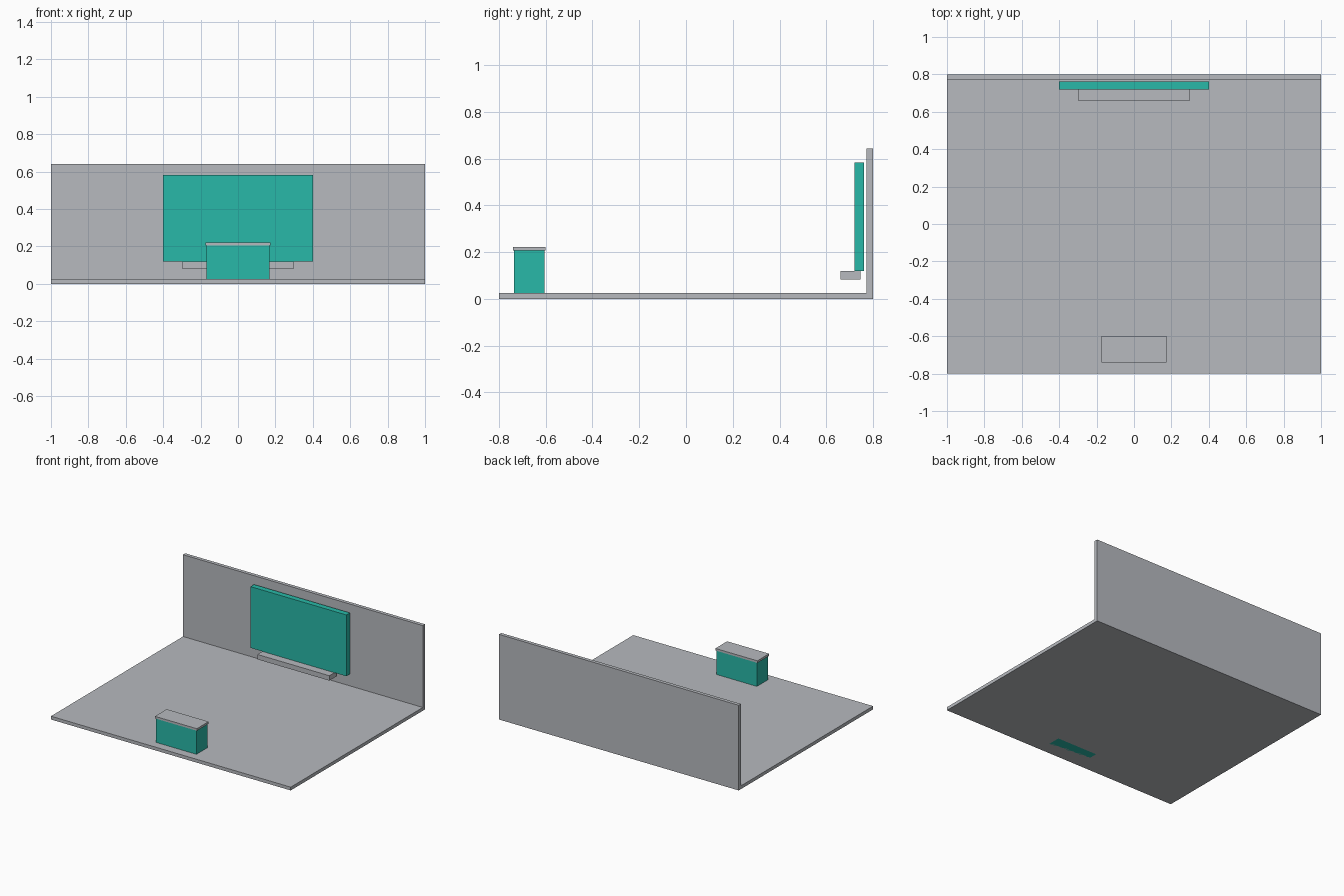
import bpy
import bmesh
from mathutils import Vector

if "Cube" in bpy.data.objects:
    bpy.data.objects.remove(bpy.data.objects["Cube"])


def material(name, rgb):
    m = bpy.data.materials.new(name)
    m.diffuse_color = (*rgb, 1.0)
    m.use_nodes = True
    m.node_tree.nodes["Principled BSDF"].inputs["Base Color"].default_value = m.diffuse_color
    return m


GREY = material("light_grey", (0.474, 0.491, 0.521))
TEAL = material("teal", (0.022, 0.485, 0.392))


def box(name, x, y, z, mat):
    """Flat-shaded box from its (min, max) range on each axis."""
    bm = bmesh.new()
    bmesh.ops.create_cube(bm, size=1.0)
    ranges = (x, y, z)
    for v in bm.verts:
        v.co = Vector([r[0] if c < 0 else r[1] for r, c in zip(ranges, v.co)])
    mesh = bpy.data.meshes.new(name)
    bm.to_mesh(mesh)
    bm.free()
    mesh.materials.append(mat)
    obj = bpy.data.objects.new(name, mesh)
    bpy.context.collection.objects.link(obj)
    return obj


# Room shell
box("floor", (-1, 1), (-0.8, 0.8), (0, 0.025), GREY)
box("back_wall", (-1, 1), (0.773, 0.8), (0.025, 0.642), GREY)

# Wall panel with the ledge beneath it
box("wall_panel", (-0.4, 0.4), (0.72, 0.762), (0.12, 0.582), TEAL)
box("panel_ledge", (-0.3, 0.3), (0.66, 0.746), (0.083, 0.12), GREY)

# Front counter, standing through the floor, with an overhanging top
box("counter_body", (-0.168, 0.168), (-0.735, -0.605), (0, 0.206), TEAL)
box("counter_top", (-0.175, 0.175), (-0.74, -0.6), (0.206, 0.222), GREY)
